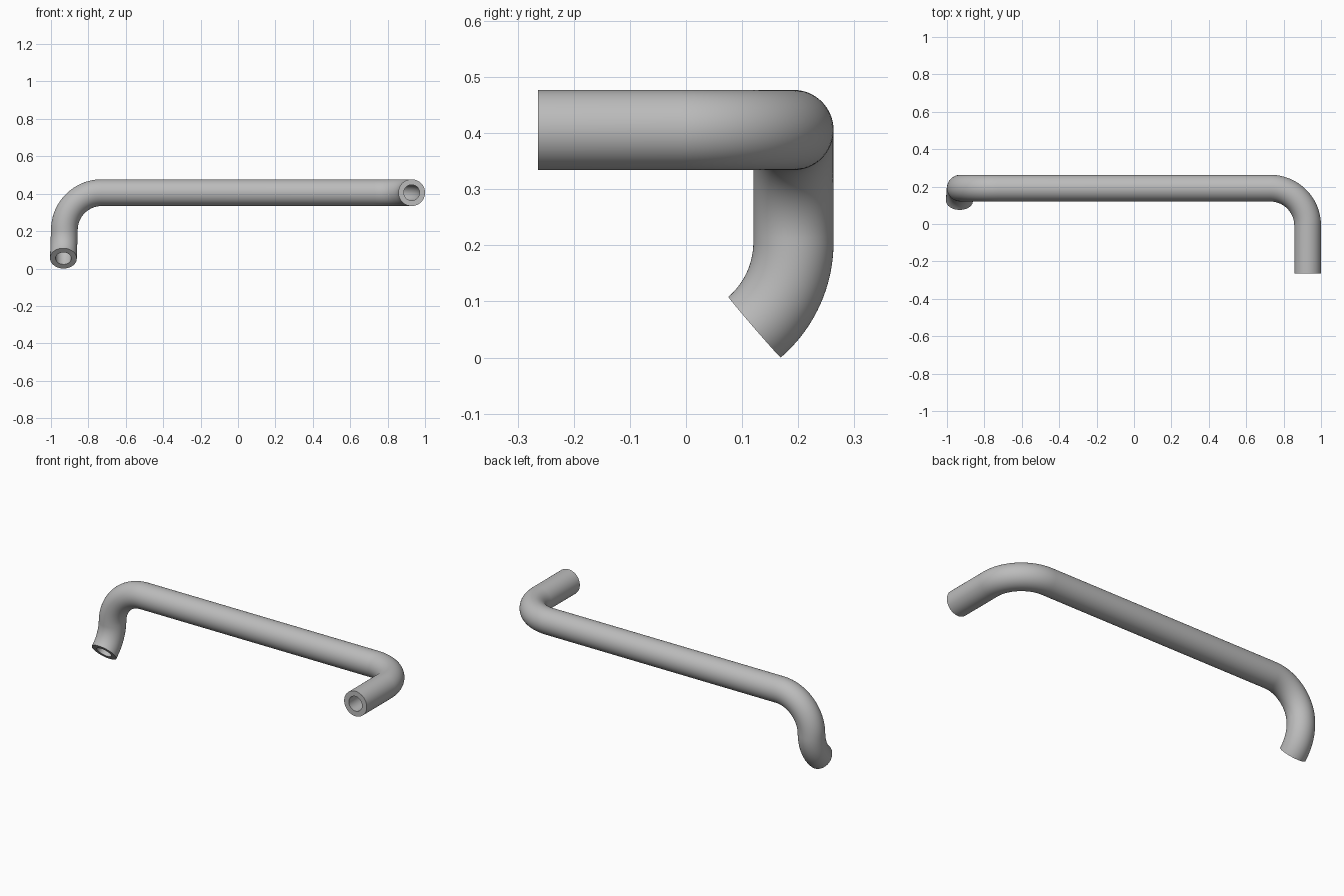
import bpy, bmesh, math
from mathutils import Vector

cube = bpy.data.objects.get("Cube")
if cube:
    bpy.data.objects.remove(cube, do_unlink=True)

OUTER, INNER, BEND = 0.0715, 0.042, 0.2
SIDES, BEND_STEPS = 64, 24
X, Y, Z = 0.9285, 0.1915, 0.4055

metal = bpy.data.materials.new("grey metal")
metal.use_nodes = True
grey = (0.5, 0.5, 0.5, 1)
metal.diffuse_color = grey
metal.node_tree.nodes["Principled BSDF"].inputs["Base Color"].default_value = grey


def bend(path, start, toward, angle):
    """Add an arc from start that leaves along the path and turns toward a side."""
    start, toward = Vector(start), Vector(toward)
    heading = (start - path[-1][0]).normalized() if path[-1][0] != start else path[-1][1]
    for i in range(BEND_STEPS + 1):
        a = angle * i / BEND_STEPS
        point = start + BEND * (heading * math.sin(a) + toward * (1 - math.cos(a)))
        path.append((point, heading * math.cos(a) + toward * math.sin(a)))


# Centre line: front end, back corner, long run, drop, then forward kick
path = [(Vector((X, -0.264, Z)), Vector((0, 1, 0)))]
bend(path, (X, Y - BEND, Z), (-1, 0, 0), math.pi / 2)
bend(path, (-X + BEND, Y, Z), (0, 0, -1), math.pi / 2)
path.pop()
bend(path, (-X, Y, Z - BEND), (0, -1, 0), math.radians(49.2))

# Sweep the outer wall and the bore along the centre line
bm = bmesh.new()
walls = ([], [])
side, last = Vector((1, 0, 0)), path[0][1]
for point, tangent in path:
    side = last.rotation_difference(tangent) @ side
    side = (side - tangent * side.dot(tangent)).normalized()
    up = tangent.cross(side)
    last = tangent
    for rings, radius in zip(walls, (OUTER, INNER)):
        angles = [math.tau * k / SIDES for k in range(SIDES)]
        rings.append([bm.verts.new(point + radius * (side * math.cos(a) + up * math.sin(a)))
                      for a in angles])


def bridge(a, b):
    for k in range(SIDES):
        n = (k + 1) % SIDES
        bm.faces.new((a[k], a[n], b[n], b[k]))


for rings in walls:
    for a, b in zip(rings, rings[1:]):
        bridge(a, b)
for end in (0, -1):
    bridge(walls[0][end], walls[1][end])
bmesh.ops.recalc_face_normals(bm, faces=bm.faces)

mesh = bpy.data.meshes.new("bent_pipe")
bm.to_mesh(mesh)
bm.free()
mesh.materials.append(metal)
pipe = bpy.data.objects.new("bent_pipe", mesh)
bpy.context.collection.objects.link(pipe)
bpy.context.view_layer.objects.active = pipe
pipe.select_set(True)
bpy.ops.object.shade_smooth_by_angle(angle=math.radians(35))
